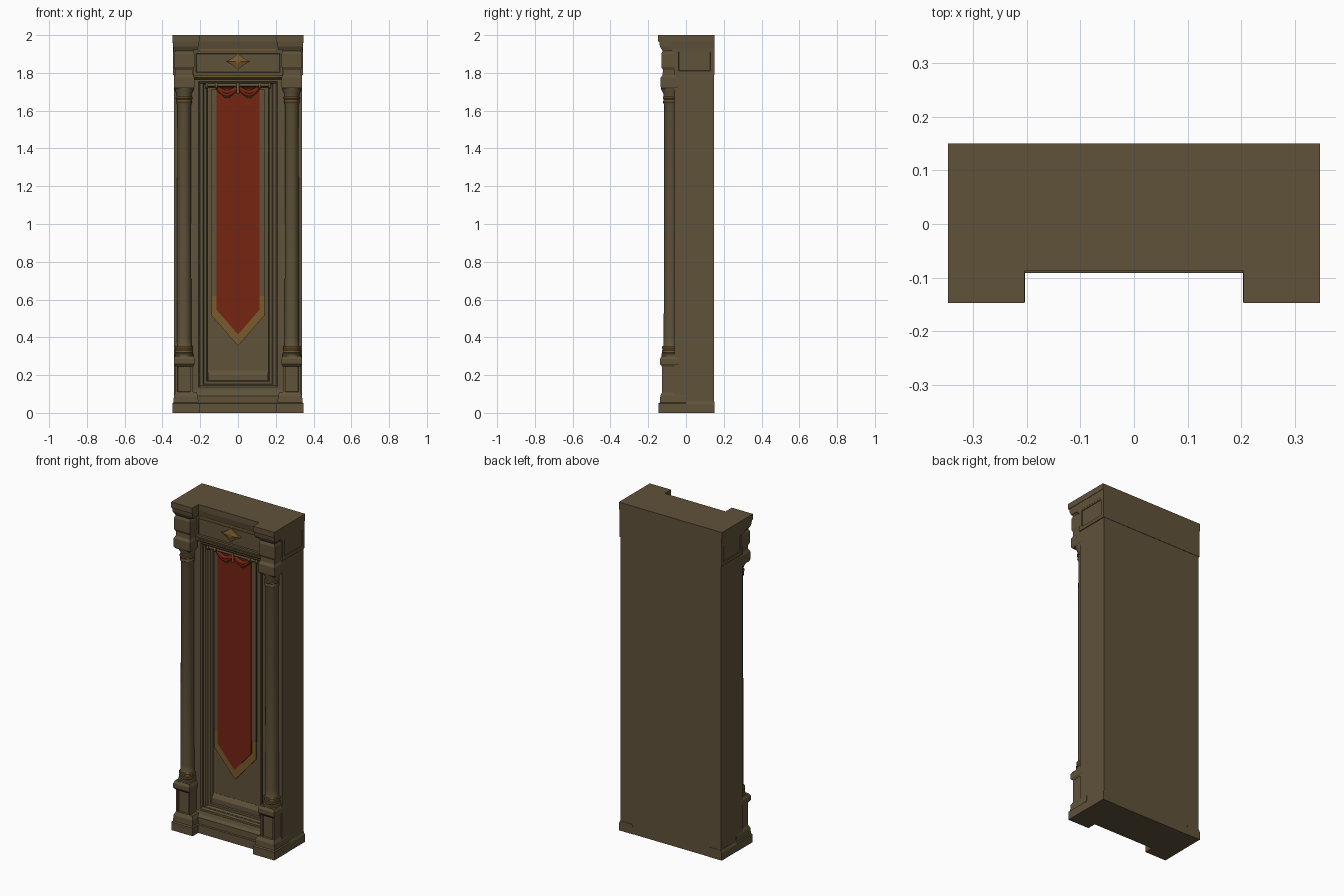
import bpy, bmesh, math
from mathutils import Vector

if "Cube" in bpy.data.objects:
    bpy.data.objects.remove(bpy.data.objects["Cube"], do_unlink=True)


def material(name, rgb):
    m = bpy.data.materials.new(name)
    m.use_nodes = True
    m.diffuse_color = (*rgb, 1)
    bsdf = m.node_tree.nodes["Principled BSDF"]
    bsdf.inputs["Base Color"].default_value = (*rgb, 1)
    bsdf.inputs["Roughness"].default_value = 0.8
    return m


STONE = material("brown stone", (0.115, 0.085, 0.042))
GOLD = material("dull gold", (0.19, 0.105, 0.025))
RED = material("red cloth", (0.18, 0.018, 0.006))


def finish(bm, name, mat, smooth=False):
    bmesh.ops.recalc_face_normals(bm, faces=bm.faces)
    mesh = bpy.data.meshes.new(name)
    bm.to_mesh(mesh)
    bm.free()
    mesh.materials.append(mat)
    ob = bpy.data.objects.new(name, mesh)
    bpy.context.collection.objects.link(ob)
    if smooth:
        bpy.ops.object.select_all(action="DESELECT")
        ob.select_set(True)
        bpy.context.view_layer.objects.active = ob
        bpy.ops.object.shade_smooth_by_angle(angle=math.radians(35))
    return ob


def loft(name, rings, mat, smooth=False):
    """Skin a closed solid through rings of equal point count."""
    bm = bmesh.new()
    loops = [[bm.verts.new(p) for p in ring] for ring in rings]
    n = len(loops[0])
    for a, b in zip(loops, loops[1:]):
        for i in range(n):
            bm.faces.new((a[i], a[(i + 1) % n], b[(i + 1) % n], b[i]))
    bm.faces.new(loops[0])
    bm.faces.new(loops[-1])
    return finish(bm, name, mat, smooth)


def rect(cx, hw, y0, y1, z):
    return [(cx - hw, y0, z), (cx + hw, y0, z), (cx + hw, y1, z), (cx - hw, y1, z)]


def stack(name, cx, back, profile, mat=STONE):
    """Moulded block; profile rows are z, half width, front y."""
    return loft(name, [rect(cx, hw, y, back, z) for z, hw, y in profile], mat)


def box(name, x0, x1, y0, y1, z0, z1, mat=STONE, inset=None, axis=None):
    bm = bmesh.new()
    bmesh.ops.create_cube(bm, size=1)
    for v in bm.verts:
        v.co = ((x0 + x1) / 2 + v.co.x * (x1 - x0), (y0 + y1) / 2 + v.co.y * (y1 - y0),
                (z0 + z1) / 2 + v.co.z * (z1 - z0))
    if inset:
        bm.normal_update()
        picked = [f for f in bm.faces if any(f.normal.dot(Vector(a)) > 0.9 for a in axis)]
        bmesh.ops.inset_individual(bm, faces=picked, thickness=inset, depth=0)
        bmesh.ops.inset_individual(bm, faces=picked, thickness=0.003, depth=-0.01)
    return finish(bm, name, mat)


def lathe(name, cx, cy, profile, mat, sides=24):
    rings = [[(cx + r * math.cos(2 * math.pi * i / sides),
               cy + r * math.sin(2 * math.pi * i / sides), z) for i in range(sides)]
             for z, r in profile]
    return loft(name, rings, mat, True)


def frame(name, half, z0, z1, width, y0, y1):
    """Mitred rectangular frame with a sloping inner edge."""
    def ring(inset, y):
        h = half - inset
        return [(-h, y, z0 + inset), (h, y, z0 + inset), (h, y, z1 - inset), (-h, y, z1 - inset)]
    bm = bmesh.new()
    rings = [ring(0, y1), ring(0, y0), ring(width * 0.75, y0), ring(width, y0 + 0.008), ring(width, y1)]
    loops = [[bm.verts.new(p) for p in r] for r in rings]
    for k in range(5):
        a, b = loops[k], loops[(k + 1) % 5]
        for i in range(4):
            bm.faces.new((a[i], a[(i + 1) % 4], b[(i + 1) % 4], b[i]))
    return finish(bm, name, STONE)


def plate(name, outline, y0, y1, mat):
    return loft(name, [[(x, y, z) for x, z in outline] for y in (y0, y1)], mat)


def tube(name, points, radius, mat):
    cu = bpy.data.curves.new(name, "CURVE")
    cu.dimensions = "3D"
    cu.bevel_depth = radius
    cu.bevel_resolution = 2
    cu.use_fill_caps = True
    sp = cu.splines.new("POLY")
    sp.points.add(len(points) - 1)
    for p, co in zip(sp.points, points):
        p.co = (*co, 1)
    cu.materials.append(mat)
    ob = bpy.data.objects.new(name, cu)
    bpy.context.collection.objects.link(ob)
    return ob


# Wall, with the front opened by stepped frames
box("back_slab", -0.338, 0.338, -0.005, 0.148, 0, 1.95)
for s, side in ((1, "left"), (-1, "right")):
    x0, x1 = sorted((s * 0.235, s * 0.338))
    box(side + "_wall_jamb", x0, x1, -0.06, 0, 0, 1.95)
frame("outer_door_frame", 0.236, 0.11, 1.78, 0.035, -0.062, 0)
frame("middle_door_frame", 0.203, 0.13, 1.76, 0.022, -0.045, 0)
frame("inner_door_frame", 0.183, 0.15, 1.745, 0.022, -0.028, 0)
stack("panel_foot", 0, 0, [(0.17, 0.16, -0.022), (0.2, 0.16, -0.022), (0.225, 0.16, -0.006)])

# Base and sill across the middle
stack("base_course", 0, 0, [(0, 0.236, -0.092), (0.05, 0.236, -0.092), (0.052, 0.236, -0.082),
                            (0.09, 0.236, -0.082), (0.105, 0.236, -0.07), (0.125, 0.236, -0.064)])

# Entablature with recessed panels on front and sides
box("entablature", -0.343, 0.343, -0.06, 0.15, 1.79, 1.94, inset=0.03, axis=[(1, 0, 0), (-1, 0, 0)])
stack("lintel_moulding", 0, 0, [(1.765, 0.236, -0.066), (1.775, 0.236, -0.078), (1.79, 0.236, -0.078)])
box("frieze", -0.235, 0.235, -0.07, 0, 1.79, 1.915, inset=0.018, axis=[(0, -1, 0)])
stack("cornice_moulding", 0, 0.15, [(1.91, 0.342, -0.074), (1.93, 0.343, -0.078), (1.965, 0.346, -0.085)])
box("cornice_slab", -0.348, 0.348, -0.088, 0.15, 1.965, 2.0)
box("upper_gold_strip", -0.2, 0.2, -0.079, -0.07, 1.918, 1.926, GOLD)
box("lower_gold_strip", -0.215, 0.215, -0.081, -0.074, 1.776, 1.784, GOLD)

# Four-pointed star with a raised centre
star = []
for i in range(16):
    a = i * math.pi / 8
    c, d = math.cos(a), math.sin(a)
    star.append((0.066 * math.copysign(abs(c) ** 2.4, c), 1.86 + 0.044 * math.copysign(abs(d) ** 2.4, d)))
rings = [[(x * k, y, 1.86 + (z - 1.86) * k) for x, z in star]
         for k, y in ((1, -0.058), (1, -0.07), (0.25, -0.079))]
loft("frieze_star", rings, GOLD)

# Piers: plinth, pedestal, column, capital and top block on each side
for s, side in ((1, "left"), (-1, "right")):
    cx = s * 0.285
    stack(side + "_plinth", s * 0.2755, 0.0,
          [(0, 0.0715, -0.146), (0.05, 0.0715, -0.146), (0.055, 0.066, -0.138),
           (0.09, 0.064, -0.136), (0.11, 0.055, -0.126)])
    stack(side + "_plinth_return", s * 0.3, 0.15, [(0, 0.046, -0.06), (0.045, 0.046, -0.06), (0.06, 0.039, -0.06)])
    box(side + "_pedestal", cx - 0.046, cx + 0.046, -0.126, -0.05, 0.1, 0.26,
        inset=0.016, axis=[(0, -1, 0)])
    stack(side + "_pedestal_cap", cx, -0.04,
          [(0.245, 0.047, -0.127), (0.258, 0.055, -0.138), (0.285, 0.055, -0.138), (0.3, 0.048, -0.13)])
    # Column and its gold rings
    lathe(side + "_column", cx, -0.08,
          [(0.295, 0.05), (0.312, 0.05), (0.318, 0.044), (0.345, 0.046), (0.355, 0.039), (0.4, 0.038),
           (1.63, 0.036), (1.645, 0.042), (1.66, 0.038), (1.69, 0.04), (1.715, 0.052), (1.725, 0.052)], STONE)
    for label, z, r in (("lower", 0.325, 0.048), ("middle", 0.347, 0.047), ("upper", 1.668, 0.043)):
        lathe(side + "_" + label + "_gold_ring", cx, -0.08,
              [(z - 0.008, r - 0.003), (z - 0.004, r), (z + 0.004, r), (z + 0.008, r - 0.003)], GOLD)
    # Block above the capital and flared top
    stack(side + "_capital_block", cx, -0.04,
          [(1.715, 0.05, -0.128), (1.725, 0.055, -0.134), (1.775, 0.055, -0.134), (1.79, 0.048, -0.124),
           (1.815, 0.048, -0.122), (1.83, 0.054, -0.13), (1.9, 0.054, -0.13), (1.915, 0.048, -0.124),
           (1.93, 0.052, -0.132)])
    stack(side + "_cornice_block", s * 0.2765, 0.0,
          [(1.925, 0.064, -0.13), (1.94, 0.067, -0.138), (1.965, 0.069, -0.142),
           (1.966, 0.0715, -0.148), (2.0, 0.0715, -0.148)])

# Hanging banner: gold border with a red field
def pennant(half, top, shoulder, tip):
    return [(-half, top), (-half, shoulder), (0, tip), (half, shoulder), (half, top)]


plate("banner_border", pennant(0.14, 1.715, 0.515, 0.355), -0.028, -0.02, GOLD)
plate("banner_field", pennant(0.113, 1.72, 0.545, 0.415), -0.034, -0.026, RED)
for s, side in ((1, "left"), (-1, "right")):
    box(side + "_border_slip", min(s * 0.113, s * 0.141), max(s * 0.113, s * 0.141),
        -0.03, -0.02, 0.62, 1.715, STONE)

# Rod, finials, draped swags and centre tie
tube("banner_rod", [(-0.17, -0.045, 1.735), (0.17, -0.045, 1.735)], 0.009, STONE)
for s, side in ((1, "left"), (-1, "right")):
    for k, x in enumerate((0.115, 0.165)):
        tube(f"{side}_rod_collar_{k + 1}", [(s * x - 0.007, -0.045, 1.735), (s * x + 0.007, -0.045, 1.735)],
             0.017, GOLD if k == 0 else STONE)
    box(side + "_rod_bracket", s * 0.15 - 0.008, s * 0.15 + 0.008, -0.045, 0, 1.725, 1.745)
    arc = [i / 12 for i in range(13)]
    for k, (drop, r, mat) in enumerate(((0.022, 0.011, RED), (0.036, 0.011, RED), (0.05, 0.004, GOLD))):
        tube(f"{side}_swag_{k + 1}",
             [(s * (0.008 + 0.1 * t), -0.04, 1.72 - drop * math.sin(math.pi * t)) for t in arc], r, mat)
tube("centre_tie", [(0, -0.05, 1.755), (0, -0.05, 1.69)], 0.008, GOLD)
